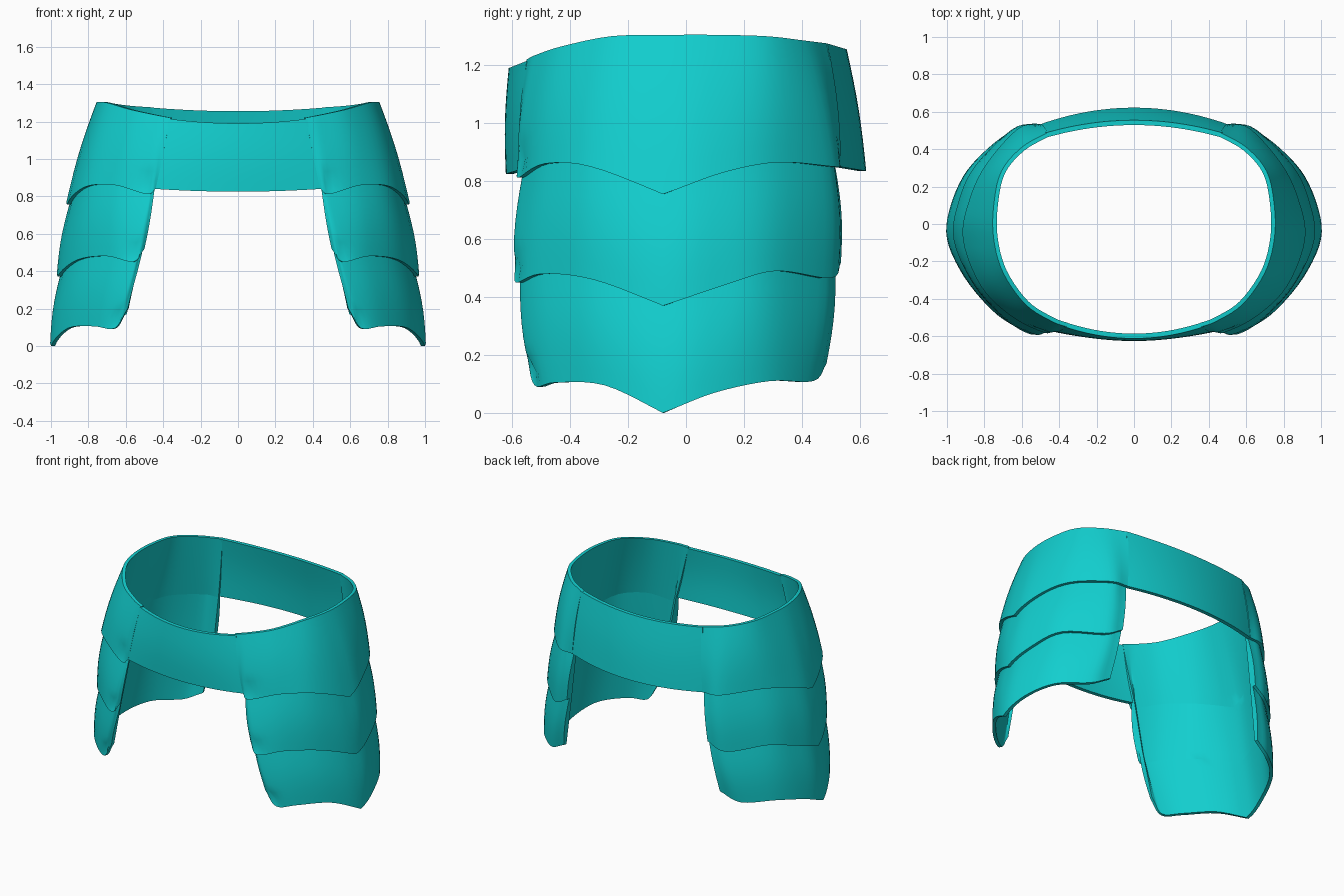
import bpy, bmesh, math
from mathutils import Vector

if "Cube" in bpy.data.objects:
    bpy.data.objects.remove(bpy.data.objects["Cube"])

teal = bpy.data.materials.new("teal")
teal.diffuse_color = (0.006, 0.62, 0.62, 1)
teal.use_nodes = True
teal.node_tree.nodes["Principled BSDF"].inputs["Base Color"].default_value = teal.diffuse_color

SUB = 5       # spline steps between control columns
ROWS = 7      # rows per tier
THICK = 0.022
STEP = 0.02   # how far each tier stands proud of the next


def catmull(vals):
    """Smooth curve through a list of numbers."""
    out = []
    n = len(vals)
    for i in range(n - 1):
        p1, p2 = vals[i], vals[i + 1]
        p0 = vals[i - 1] if i else 2 * p1 - p2
        p3 = vals[i + 2] if i + 2 < n else 2 * p2 - p1
        for k in range(SUB):
            t = k / SUB
            out.append(0.5 * (2 * p1 + (p2 - p0) * t + (2 * p0 - 5 * p1 + 4 * p2 - p3) * t * t
                              + (3 * p1 - p0 - 3 * p2 + p3) * t ** 3))
    return out + [vals[-1]]


def curve(points):
    """Smooth in plan, with a pointed crest in height at the middle column."""
    xs, ys, zs = zip(*points)
    m = len(zs) // 2
    z = catmull(zs[:m + 1])[:-1] + catmull(zs[m:])
    return [Vector(p) for p in zip(catmull(xs), catmull(ys), z)]


def outward(line, i):
    """Horizontal direction pointing away from the body."""
    d = line[min(i + 1, len(line) - 1)] - line[max(i - 1, 0)]
    return Vector((d.y, -d.x, 0)).normalized()


def shell(name, outer, inner, sx=1):
    """Closed shell from matching outer and inner grids of rows."""
    bm = bmesh.new()
    grids = [[[bm.verts.new((p.x * sx, p.y, p.z)) for p in row] for row in g]
             for g in (outer, inner)]
    o, n = grids
    R, C = len(o), len(o[0])
    for g in grids:
        for r in range(R - 1):
            for c in range(C - 1):
                bm.faces.new((g[r][c], g[r][c + 1], g[r + 1][c + 1], g[r + 1][c]))
    for r in (0, R - 1):
        for c in range(C - 1):
            bm.faces.new((o[r][c], o[r][c + 1], n[r][c + 1], n[r][c]))
    for c in (0, C - 1):
        for r in range(R - 1):
            bm.faces.new((o[r][c], o[r + 1][c], n[r + 1][c], n[r][c]))
    bmesh.ops.recalc_face_normals(bm, faces=bm.faces)
    me = bpy.data.meshes.new(name)
    bm.to_mesh(me)
    bm.free()
    me.materials.append(teal)
    ob = bpy.data.objects.new(name, me)
    bpy.context.collection.objects.link(ob)
    bpy.ops.object.select_all(action='DESELECT')
    ob.select_set(True)
    bpy.context.view_layer.objects.active = ob
    bpy.ops.object.shade_smooth_by_angle(angle=math.radians(40))
    return ob


# Side plate edges, front to back: top edge, then the lower edge of each tier
top = curve([(.36, -.55, 1.22), (.44, -.52, 1.235), (.58, -.43, 1.265), (.70, -.26, 1.30),
             (.75, -.08, 1.305), (.75, .10, 1.305), (.71, .28, 1.30), (.60, .41, 1.285),
             (.46, .49, 1.275)])
tier_1 = curve([(.44, -.575, .84), (.49, -.58, .812), (.66, -.49, .86), (.82, -.33, .85),
                (.915, -.08, .755), (.88, .13, .83), (.79, .32, .865), (.62, .51, .85),
                (.50, .535, .85)])
tier_2 = curve([(.50, -.575, .52), (.56, -.59, .45), (.70, -.50, .48), (.86, -.32, .46),
                (.965, -.08, .37), (.935, .13, .44), (.85, .31, .49), (.66, .50, .465),
                (.54, .535, .52)])
tier_3 = curve([(.59, -.545, .20), (.66, -.525, .095), (.77, -.45, .105), (.91, -.28, .095),
                (1.0, -.08, 0), (.98, .10, .07), (.89, .29, .11), (.73, .44, .11),
                (.60, .485, .17)])
levels = [top, tier_1, tier_2, tier_3]

# Three overlapping tiers on a smooth lining
outer, inner = [], []
for k in range(3):
    a, b = levels[k], levels[k + 1]
    for r in range(ROWS + 1):
        t = r / ROWS
        orow, irow = [], []
        for i in range(len(a)):
            na, nb = outward(a, i), outward(b, i)
            start = a[i] - na * (STEP if k else 0)
            p = start.lerp(b[i], t)
            n = na.lerp(nb, t)
            bulge = 0.012 * math.sin(math.pi * t)
            # small pucker above the front corner
            bulge -= 0.018 * math.exp(-((i - SUB) / 1.5) ** 2 - ((t - 0.86) / 0.1) ** 2)
            orow.append(p + n * bulge)
            irow.append(p - n * (THICK + STEP * (t if k < 2 else 0)))
        outer.append(orow)
        inner.append(irow)
for side, sx in (("right", 1), ("left", -1)):
    shell(side + "_tiered_plate", outer, inner, sx)


def belt(name, half, y_edge, y_mid, z_mid, z_edge, sign):
    """Curved panel; each pair gives the value at the top and at the bottom."""
    o, n = [], []
    for r in range(9):
        t = r / 8
        mix = lambda p: p[0] + (p[1] - p[0]) * t
        orow, irow = [], []
        for c in range(25):
            u = c / 12 - 1
            y = mix(y_mid) + (mix(y_edge) - mix(y_mid)) * u * u
            y += 0.008 * math.sin(math.pi * t)
            z = mix(z_mid) + (mix(z_edge) - mix(z_mid)) * u * u
            orow.append(Vector((u * mix(half), y * sign, z)))
            irow.append(Vector((u * mix(half), (y - 0.026) * sign, z)))
        o.append(orow)
        n.append(irow)
    shell(name, o, n)


# Belt panels joining the side plates
belt("front_belt", (.37, .45), (.55, .572), (.612, .622), (1.19, .825), (1.215, .84), -1)
belt("back_belt", (.47, .51), (.488, .53), (.555, .622), (1.255, .835), (1.275, .85), 1)
